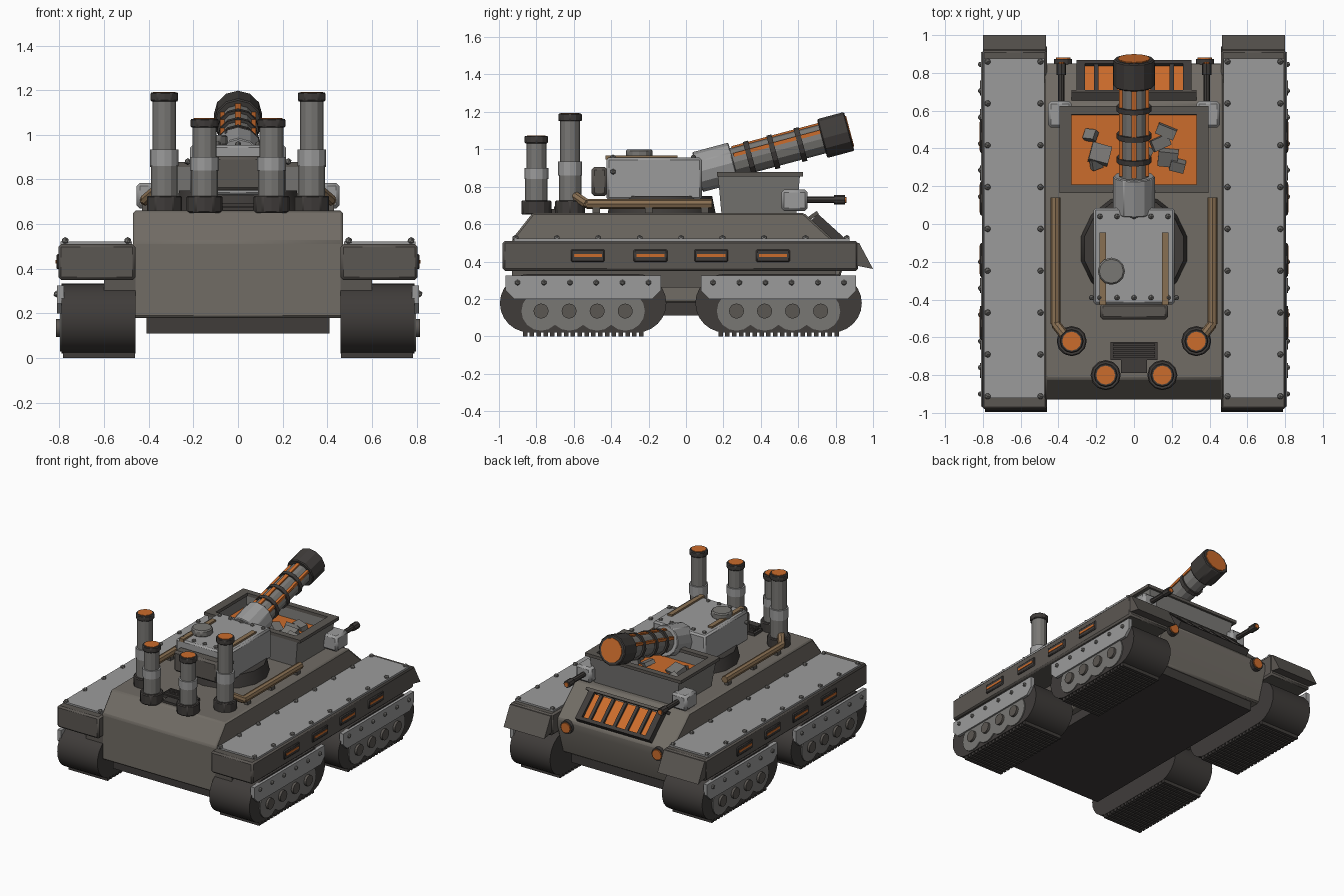
import bpy, bmesh, math, random
from mathutils import Matrix, Vector, Euler

if "Cube" in bpy.data.objects:
    bpy.data.objects.remove(bpy.data.objects["Cube"])

random.seed(4)


def material(name, rgb):
    m = bpy.data.materials.new(name)
    m.diffuse_color = (*rgb, 1)
    m.use_nodes = True
    m.node_tree.nodes["Principled BSDF"].inputs["Base Color"].default_value = m.diffuse_color
    return m


HULL = material("hull_paint", (0.165, 0.15, 0.13))
MID = material("mid_steel", (0.105, 0.095, 0.085))
DARK = material("dark_steel", (0.05, 0.045, 0.042))
LIGHT = material("plate_steel", (0.33, 0.33, 0.33))
STEEL = material("tube_steel", (0.19, 0.185, 0.175))
GLOW = material("ember_glow", (0.6, 0.15, 0.025))
COPPER = material("copper", (0.25, 0.16, 0.085))


def box(bm, x, y, z, rot=None):
    """Box from three (low, high) ranges, optionally turned about its centre."""
    c = Vector([(a + b) / 2 for a, b in (x, y, z)])
    s = [abs(b - a) for a, b in (x, y, z)]
    m = Euler(rot or (0, 0, 0)).to_matrix().to_4x4()
    bmesh.ops.create_cube(bm, size=1, matrix=Matrix.Translation(c) @ m @ Matrix.Diagonal((*s, 1)))


def cyl(bm, a, b, r, r2=None, n=12):
    """Cylinder or cone from point a to point b."""
    a, b = Vector(a), Vector(b)
    q = (b - a).to_track_quat('Z', 'Y').to_matrix().to_4x4()
    bmesh.ops.create_cone(bm, cap_ends=True, segments=n, radius1=r, radius2=r if r2 is None else r2,
                          depth=(b - a).length, matrix=Matrix.Translation((a + b) / 2) @ q)


def prism(bm, outline, x0, x1):
    """Side outline (y, z) extruded across x."""
    f = bm.faces.new([bm.verts.new((x0, y, z)) for y, z in outline])
    out = bmesh.ops.extrude_face_region(bm, geom=[f])["geom"]
    bmesh.ops.translate(bm, vec=(x1 - x0, 0, 0), verts=[v for v in out if isinstance(v, bmesh.types.BMVert)])


def rivets(bm, points, r=0.016):
    for p in points:
        bmesh.ops.create_icosphere(bm, subdivisions=1, radius=r, matrix=Matrix.Translation(p))


def part(name, mat, build, bevel=0):
    bm = bmesh.new()
    build(bm)
    bmesh.ops.recalc_face_normals(bm, faces=bm.faces)
    for f in bm.faces:
        f.smooth = True
    for e in bm.edges:
        e.smooth = e.calc_face_angle(9) < math.radians(28)
    me = bpy.data.meshes.new(name)
    bm.to_mesh(me)
    bm.free()
    me.materials.append(mat)
    ob = bpy.data.objects.new(name, me)
    bpy.context.collection.objects.link(ob)
    if bevel:
        mod = ob.modifiers.new("edge_bevel", 'BEVEL')
        mod.width, mod.segments = bevel, 1
    return ob


def each(fn, items):
    return lambda bm: [fn(bm, i) for i in items]


SIDES = (-1, 1)

# Hull and belly
part("hull", HULL, lambda bm: prism(bm, [(-0.93, 0.18), (-0.93, 0.52), (-0.82, 0.66), (0.63, 0.66),
                                         (0.85, 0.46), (0.85, 0.4), (0.78, 0.18)], -0.47, 0.47), 0.01)
part("belly", DARK, lambda bm: box(bm, (-0.41, 0.41), (-0.88, 0.76), (0.11, 0.19)))

# Fenders with plates, front flaps, glowing slots
part("fenders", MID, each(lambda bm, s: box(bm, (s * 0.46, s * 0.805), (-0.98, 0.92), (0.35, 0.51)), SIDES), 0.012)
part("fender_flaps", MID, each(lambda bm, s: prism(
    bm, [(0.9, 0.5), (0.925, 0.5), (1.0, 0.36), (0.9, 0.38)], s * 0.465, s * 0.8), SIDES))
part("fender_plates", LIGHT, each(lambda bm, s: box(bm, (s * 0.475, s * 0.795), (-0.92, 0.875), (0.5, 0.522)), SIDES))
part("fender_rivets", STEEL, lambda bm: rivets(
    bm, [(s * x, 0.86 - i * 0.2215, 0.525) for s in SIDES for x in (0.495, 0.775) for i in range(9)], 0.018))
SLOTS = [(s, y) for s in SIDES for y in (-0.525, -0.19, 0.135, 0.465)]
part("fender_slots", DARK, each(lambda bm, p: box(
    bm, (p[0] * 0.79, p[0] * 0.814), (p[1] - 0.09, p[1] + 0.09), (0.398, 0.465)), SLOTS), 0.006)
part("slot_glow", GLOW, each(lambda bm, p: box(
    bm, (p[0] * 0.8, p[0] * 0.817), (p[1] - 0.075, p[1] + 0.075), (0.424, 0.44)), SLOTS))

# Four track pods
PODS = [(s, y) for s in SIDES for y in (-0.55, 0.495)]


def track(bm, p):
    s, yc = p
    pts = []
    for side in SIDES:
        for i in range(13):
            a = math.radians(-90 + 15 * i)
            pts.append((yc + side * (0.285 + 0.16 * math.cos(a)), 0.177 + side * 0.157 * math.sin(a)))
    prism(bm, pts, s * 0.46, s * 0.79)


def cleats(bm, p):
    for i in range(18):
        y = p[1] - 0.31 + i * 0.0365
        box(bm, (p[0] * 0.462, p[0] * 0.785), (y - 0.012, y + 0.012), (0, 0.03))


def skirt(bm, p):
    s, y = p
    prism(bm, [(y - 0.415, 0.325), (y + 0.415, 0.325), (y + 0.415, 0.245), (y + 0.37, 0.2),
               (y - 0.37, 0.2), (y - 0.415, 0.245)], s * 0.78, s * 0.81)


def wheels(bm, p, r=0.105, x=0.798):
    for i in range(4):
        y = p[1] - 0.225 + i * 0.15
        cyl(bm, (p[0] * 0.75, y, 0.135), (p[0] * x, y, 0.135), r, n=16)


part("tracks", DARK, each(track, PODS))
part("track_cleats", DARK, each(cleats, PODS))
part("track_skirts", LIGHT, each(skirt, PODS))
part("road_wheels", STEEL, each(wheels, PODS))
part("wheel_hubs", MID, each(lambda bm, p: wheels(bm, p, 0.04, 0.815), PODS))
part("skirt_rivets", STEEL, lambda bm: rivets(
    bm, [(s * 0.812, y - 0.35 + i * 0.14, 0.287) for s, y in PODS for i in range(6)]))
part("suspension_blocks", MID, each(lambda bm, s: box(bm, (s * 0.4, s * 0.6), (-0.93, 0.8), (0.26, 0.36)), SIDES))

# Sloped front grille, visor and headlamps
tilt = -math.atan2(0.2, 0.22)
down = Vector((0, math.cos(tilt), math.sin(tilt)))
gc = Vector((0, 0.765, 0.56))


def slab(bm, x0, x1, d, ln, h0, h1):
    """Box lying on the sloped front: offset d along the slope, height h above it."""
    c = gc + down * d + Vector((0, -down.z, down.y)) * ((h0 + h1) / 2)
    box(bm, (x0, x1), (c.y - ln / 2, c.y + ln / 2), (c.z - (h1 - h0) / 2, c.z + (h1 - h0) / 2), (tilt, 0, 0))


part("grille_glow", GLOW, lambda bm: slab(bm, -0.28, 0.28, 0, 0.2, -0.02, 0.01))
part("grille_bars", DARK, lambda bm: (
    [slab(bm, x - 0.012, x + 0.012, 0, 0.2, -0.02, 0.025) for x in (-0.2, -0.1, 0, 0.1, 0.2)],
    [slab(bm, s * 0.26, s * 0.305, 0, 0.22, -0.02, 0.03) for s in SIDES],
    slab(bm, -0.305, 0.305, 0.1, 0.025, -0.02, 0.03)))
part("grille_visor", MID, lambda bm: box(bm, (-0.33, 0.33), (0.65, 0.71), (0.635, 0.655), (0.6, 0, 0)))
part("headlamp_rims", DARK, each(lambda bm, s: cyl(bm, (s * 0.375, 0.8, 0.42), (s * 0.375, 0.873, 0.42), 0.048), SIDES))
part("headlamp_lenses", GLOW, each(lambda bm, s: cyl(bm, (s * 0.375, 0.8, 0.42), (s * 0.375, 0.882, 0.42), 0.038), SIDES))

# Side guns
part("gun_boxes", LIGHT, each(lambda bm, s: box(bm, (s * 0.33, s * 0.455), (0.51, 0.65), (0.67, 0.785)), SIDES), 0.015)
part("gun_barrels", DARK, each(lambda bm, s: (
    cyl(bm, (s * 0.385, 0.6, 0.73), (s * 0.385, 0.83, 0.73), 0.018, n=8),
    cyl(bm, (s * 0.385, 0.79, 0.73), (s * 0.385, 0.85, 0.73), 0.026, n=8)), SIDES))
part("gun_tips", GLOW, each(lambda bm, s: cyl(bm, (s * 0.385, 0.8, 0.73), (s * 0.385, 0.857, 0.73), 0.016, n=8), SIDES))

# Fuel bin with flared walls, rim, embers and lumps


def bin_walls(bm):
    rings = [[bm.verts.new((sx * x, 0.39 + sy * y, z)) for sx, sy in ((-1, -1), (1, -1), (1, 1), (-1, 1))]
             for x, y, z in ((0.34, 0.2, 0.65), (0.37, 0.22, 0.865), (0.34, 0.195, 0.865), (0.33, 0.185, 0.77))]
    for a, b in zip(rings, rings[1:]):
        for i in range(4):
            bm.faces.new((a[i], a[(i + 1) % 4], b[(i + 1) % 4], b[i]))
    bm.faces.new(rings[0])
    bm.faces.new(rings[-1])


def lumps(bm):
    for x, y in ((-0.23, 0.47), (-0.18, 0.37), (-0.2, 0.32), (0.14, 0.43), (0.17, 0.49), (0.23, 0.31), (0.18, 0.35),
                 (0.05, 0.38)):
        w, d, h = [random.uniform(0.025, 0.055) for _ in range(3)]
        box(bm, (x - w, x + w), (y - d, y + d), (0.8 - h / 2, 0.8 + h / 2), [random.uniform(-0.6, 0.6) for _ in range(3)])


part("fuel_bin", STEEL, bin_walls)
part("bin_rim", MID, lambda bm: (
    [box(bm, (s * 0.33, s * 0.395), (0.165, 0.625), (0.855, 0.878)) for s in SIDES],
    [box(bm, (-0.34, 0.34), y, (0.855, 0.878)) for y in ((0.165, 0.21), (0.58, 0.625))]))
part("ember_bed", GLOW, lambda bm: box(bm, (-0.33, 0.33), (0.2, 0.58), (0.76, 0.785)))
part("fuel_lumps", STEEL, lumps)

# Turret
part("turret_ring", DARK, lambda bm: cyl(bm, (0, -0.13, 0.65), (0, -0.13, 0.75), 0.29, 0.27, 14))
part("turret_box", LIGHT, lambda bm: box(bm, (-0.215, 0.215), (-0.425, 0.085), (0.73, 0.955)), 0.012)
part("turret_bin", MID, lambda bm: box(bm, (-0.18, 0.18), (-0.505, -0.42), (0.75, 0.905)), 0.015)
part("turret_hatch", STEEL, lambda bm: cyl(bm, (-0.12, -0.25, 0.95), (-0.12, -0.25, 1.0), 0.072), 0.008)
part("roof_strips", COPPER, each(lambda bm, s: box(
    bm, (s * 0.148, s * 0.182), (-0.43, -0.045), (0.945, 0.968)), SIDES))
part("turret_rivets", STEEL, lambda bm: rivets(
    bm, [(x * 0.09, y, 0.957) for x in range(-2, 3) for y in (0.04, -0.39)]
    + [(s * 0.225, -0.39, 0.88) for s in SIDES]))

# Main cannon, aimed 15 degrees up
pivot, aim = Vector((0, 0.1, 0.888)), Vector((0, math.cos(math.radians(15)), math.sin(math.radians(15))))
at = lambda d: pivot + aim * d
part("cannon_sleeve", LIGHT, lambda bm: cyl(bm, at(-0.04), at(0.16), 0.11), 0.005)
part("cannon_barrel", STEEL, lambda bm: cyl(bm, at(0.1), at(0.7), 0.08))
part("cannon_rings", DARK, each(lambda bm, d: cyl(bm, at(d - 0.014), at(d + 0.014), 0.093), (0.25, 0.38, 0.53)))
part("cannon_muzzle", DARK, lambda bm: cyl(bm, at(0.65), at(0.8), 0.108), 0.006)
part("muzzle_glow", GLOW, lambda bm: cyl(bm, at(0.7), at(0.805), 0.085))


def glow_strips(bm):
    for a in (-60, 0, 60):
        off = Matrix.Rotation(math.radians(a), 3, aim) @ Vector((0, -aim.z, aim.y)) * 0.077
        c = at(0.41) + off
        box(bm, (c.x - 0.013, c.x + 0.013), (c.y - 0.24, c.y + 0.24), (c.z - 0.01, c.z + 0.01), (math.radians(15), 0, 0))


part("cannon_glow_strips", GLOW, glow_strips)

# Chimneys: x, y, top height, band range
STACKS = [(s * x, y, t, b0, b1) for s in SIDES for x, y, t, b0, b1 in
          ((0.33, -0.62, 1.19, 0.86, 0.935), (0.15, -0.8, 1.072, 0.84, 0.9))]


def stack(z0, z1, r):
    """One level of every chimney; heights are chosen from the stack entry."""
    return each(lambda bm, k: cyl(bm, (k[0], k[1], z0(k)), (k[0], k[1], z1(k)), r), STACKS)


part("chimney_bases", DARK, stack(lambda k: 0.65, lambda k: 0.727, 0.08), 0.006)
part("chimney_lower", STEEL, stack(lambda k: 0.7, lambda k: k[3], 0.06))
part("chimney_bands", LIGHT, stack(lambda k: k[3], lambda k: k[4], 0.064))
part("chimney_upper", STEEL, stack(lambda k: k[4], lambda k: k[2] - 0.02, 0.053))
part("chimney_caps", DARK, stack(lambda k: k[2] - 0.04, lambda k: k[2], 0.063), 0.005)
part("chimney_glow", GLOW, stack(lambda k: k[2] - 0.02, lambda k: k[2] + 0.003, 0.05))

# Copper deck pipes and rear vent


def pipe(bm, s):
    pts = [(s * 0.415, 0.14, 0.708), (s * 0.415, -0.53, 0.708), (s * 0.36, -0.6, 0.755)]
    for a, b in zip(pts, pts[1:]):
        cyl(bm, a, b, 0.026, n=8)
    bmesh.ops.create_icosphere(bm, subdivisions=1, radius=0.026, matrix=Matrix.Translation(pts[1]))


part("deck_pipes", COPPER, each(pipe, SIDES))
part("pipe_mounts", MID, each(lambda bm, p: box(
    bm, (p[0] * 0.4, p[0] * 0.43), (p[1] - 0.02, p[1] + 0.02), (0.65, 0.7)),
    [(s, y) for s in SIDES for y in (0.1, -0.2, -0.48)]))
part("rear_vent", DARK, lambda bm: (
    box(bm, (-0.125, 0.125), (-0.72, -0.625), (0.65, 0.68)),
    [box(bm, (-0.11, 0.11), (y - 0.007, y + 0.007), (0.67, 0.695)) for y in (-0.7, -0.682, -0.66, -0.64)],
    box(bm, (-0.07, 0.07), (-0.79, -0.72), (0.65, 0.675))))
